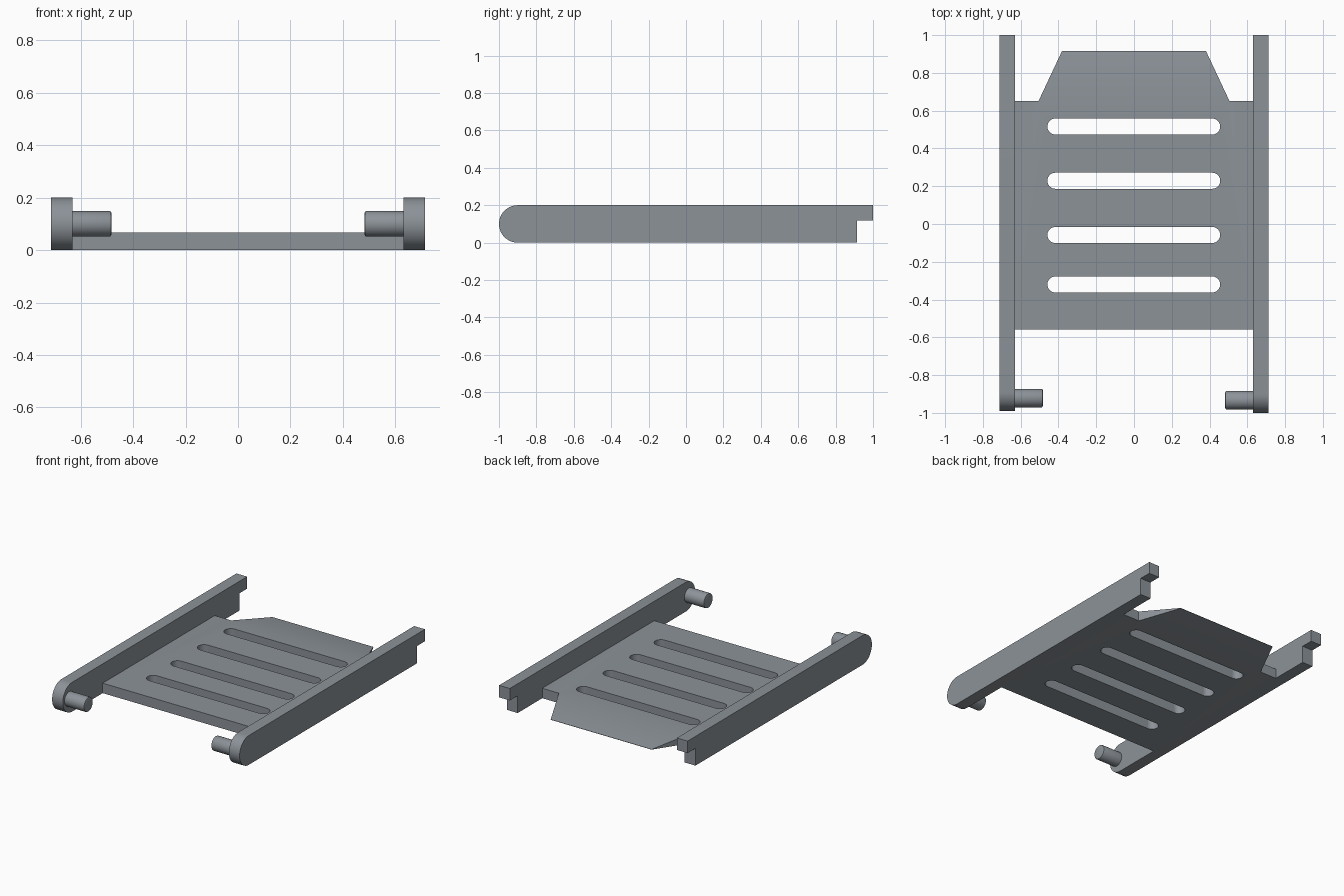
import bpy, bmesh, math
from mathutils import Matrix, Vector

if "Cube" in bpy.data.objects:
    bpy.data.objects.remove(bpy.data.objects["Cube"])

slate = bpy.data.materials.new("slate_grey")
slate.diffuse_color = (0.262, 0.289, 0.316, 1)
slate.use_nodes = True
slate.node_tree.nodes["Principled BSDF"].inputs["Base Color"].default_value = slate.diffuse_color


def make_object(name, bm, smooth=False):
    bmesh.ops.recalc_face_normals(bm, faces=bm.faces[:])
    mesh = bpy.data.meshes.new(name)
    bm.to_mesh(mesh)
    bm.free()
    mesh.materials.append(slate)
    ob = bpy.data.objects.new(name, mesh)
    bpy.context.collection.objects.link(ob)
    if smooth:
        bpy.ops.object.select_all(action='DESELECT')
        ob.select_set(True)
        bpy.context.view_layer.objects.active = ob
        bpy.ops.object.shade_smooth_by_angle(angle=math.radians(30))
    return ob


def prism(points, offset):
    """Solid made by sweeping a flat outline along an offset."""
    bm = bmesh.new()
    face = bm.faces.new([bm.verts.new(p) for p in points])
    ext = bmesh.ops.extrude_face_region(bm, geom=[face])
    moved = [v for v in ext['geom'] if isinstance(v, bmesh.types.BMVert)]
    bmesh.ops.translate(bm, verts=moved, vec=offset)
    return bm


def arc(cx, cy, r, start, end, n=16):
    return [(cx + r * math.cos(math.radians(start + (end - start) * i / n)),
             cy + r * math.sin(math.radians(start + (end - start) * i / n)))
            for i in range(n + 1)]


IN, OUT, H, T = 0.631, 0.712, 0.2, 0.068

# Side rails (rounded front, notched back) with inward pegs
for side, label, front in ((-1, "left", -0.989), (1, "right", -1.0)):
    outline = arc(front + 0.1, 0.1, 0.1, 90, 270, 24)
    outline += [(0.915, 0), (0.915, 0.118), (1, 0.118), (1, H)]
    make_object(label + "_rail", prism([(side * IN, y, z) for y, z in outline],
                                       (side * (OUT - IN), 0, 0)), True)

    bm = bmesh.new()
    bmesh.ops.create_cone(bm, cap_ends=True, segments=32, radius1=0.049,
                          radius2=0.049, depth=0.16)
    tip = [e for e in bm.edges if all(v.co.z < 0 for v in e.verts)]
    bmesh.ops.bevel(bm, geom=tip, offset=0.007, segments=2, affect='EDGES', profile=0.5)
    bm.transform(Matrix.Translation((side * 0.563, front + 0.067, 0.1))
                 @ Matrix.Rotation(side * math.pi / 2, 4, 'Y'))
    make_object(label + "_peg", bm, True)

# Base plate between the rails
BACK = 0.65
bm = prism([(-IN, -0.559, 0), (IN, -0.559, 0), (IN, BACK, 0),
            (0.506, BACK, 0), (-0.506, BACK, 0), (-IN, BACK, 0)], (0, 0, T))

# Tapered tab pulled out of the back of the plate to a thin edge
back = next(f for f in bm.faces if f.calc_center_median().y > BACK - 0.01
            and abs(f.calc_center_median().x) < 0.1)
ext = bmesh.ops.extrude_face_region(bm, geom=[back])
bmesh.ops.delete(bm, geom=[back], context='FACES_ONLY')
for v in [g for g in ext['geom'] if isinstance(g, bmesh.types.BMVert)]:
    v.co = Vector((math.copysign(0.381, v.co.x), 0.916, 0.023 if v.co.z > 0.01 else 0.021))
plate = make_object("slotted_plate", bm)

# Four rounded slots cut through the plate
for y in (0.516, 0.229, -0.058, -0.32):
    pts = arc(0.414, y, 0.0425, -90, 90) + arc(-0.416, y, 0.0425, 90, 270)
    cutter = make_object("slot_cutter", prism([(a, b, -0.1) for a, b in pts], (0, 0, 0.3)))
    cutter.hide_render = True
    mod = plate.modifiers.new("slot", 'BOOLEAN')
    mod.operation, mod.solver, mod.object = 'DIFFERENCE', 'EXACT', cutter
    bpy.context.view_layer.objects.active = plate
    bpy.ops.object.modifier_apply(modifier=mod.name)
    bpy.data.objects.remove(cutter)

# Smooth the slot ends and soften the shallow tab crease
bpy.ops.object.select_all(action='DESELECT')
plate.select_set(True)
bpy.ops.object.shade_smooth_by_angle(angle=math.radians(30))
weighted = plate.modifiers.new("even_shading", 'WEIGHTED_NORMAL')
weighted.keep_sharp = True
